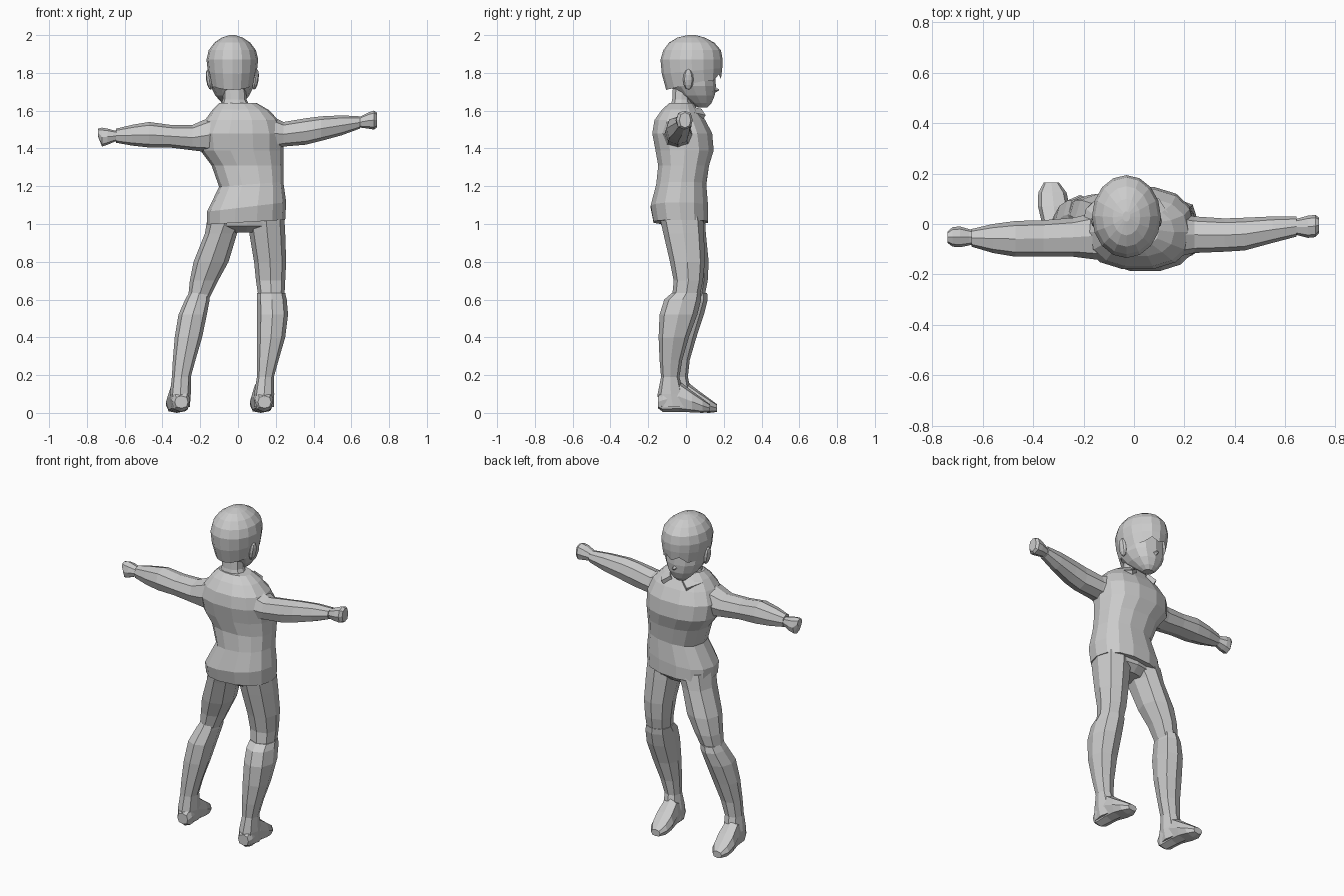
import bpy, bmesh
from math import sin, cos, pi
from mathutils import Matrix, Vector


def finish(bm, name):
    bmesh.ops.recalc_face_normals(bm, faces=bm.faces)
    me = bpy.data.meshes.new(name)
    bm.to_mesh(me)
    bm.free()
    ob = bpy.data.objects.new(name, me)
    bpy.context.collection.objects.link(ob)
    return ob


def loft(name, axis, secs, n=8, p=0.85, caps=True, tweak=None):
    """Skin super-ellipse rings; each section is (pos, u0, u1, v0, v1[, tilt_u, tilt_v])."""
    bm = bmesh.new()
    rings = []
    for i, s in enumerate(secs):
        w, u0, u1, v0, v1 = s[:5]
        tu, tv = s[5:7] if len(s) > 5 else (0, 0)
        ring = []
        for k in range(n):
            a = 2 * pi * k / n
            c, d = cos(a), sin(a)
            du = (u1 - u0) / 2 * (abs(c) ** p) * (1 if c > 0 else -1)
            dv = (v1 - v0) / 2 * (abs(d) ** p) * (1 if d > 0 else -1)
            u, v, h = (u0 + u1) / 2 + du, (v0 + v1) / 2 + dv, w + tu * du + tv * dv
            if tweak:
                h += tweak(i, k)
            co = {'x': (h, u, v), 'y': (u, h, v), 'z': (u, v, h)}[axis]
            ring.append(bm.verts.new(co))
        rings.append(ring)
    for a, b in zip(rings, rings[1:]):
        for k in range(n):
            j = (k + 1) % n
            bm.faces.new((a[k], a[j], b[j], b[k]))
    if caps:
        bm.faces.new(rings[0])
    bm.faces.new(rings[-1])
    return finish(bm, name)


# Jumper body, leaning sideways
loft("jumper_body", 'z', [
    (1.01, -.165, .25, -.175, .12, .06, 0),
    (1.09, -.165, .255, -.19, .12, .12, 0),
    (1.21, -.10, .24, -.16, .11, .08, 0),
    (1.31, -.14, .24, -.15, .125),
    (1.39, -.20, .24, -.165, .15),
    (1.48, -.21, .24, -.182, .142),
    (1.55, -.175, .215, -.17, .105),
    (1.605, -.135, .16, -.13, .065),
    (1.64, -.10, .10, -.09, .04)], n=14, p=.85)

# Sleeves: (x, y range, z range)
loft("left_sleeve", 'x', [
    (-.05, -.14, .05, 1.41, 1.60), (-.16, -.14, .045, 1.38, 1.56),
    (-.24, -.13, .025, 1.39, 1.525), (-.36, -.13, .015, 1.405, 1.525),
    (-.47, -.13, .012, 1.405, 1.54), (-.56, -.115, 0, 1.415, 1.525),
    (-.645, -.09, -.02, 1.43, 1.505)])
loft("right_sleeve", 'x', [
    (.08, -.14, .05, 1.41, 1.60), (.17, -.13, .045, 1.39, 1.575),
    (.24, -.115, .03, 1.41, 1.54), (.36, -.11, .022, 1.42, 1.56),
    (.44, -.105, .025, 1.44, 1.57), (.55, -.075, .03, 1.47, 1.575),
    (.645, -.05, .03, 1.505, 1.57)])

# Fists
loft("left_hand", 'x', [
    (-.62, -.075, -.03, 1.445, 1.49), (-.655, -.085, -.02, 1.435, 1.495),
    (-.69, -.092, -.01, 1.42, 1.505), (-.72, -.09, -.012, 1.41, 1.51),
    (-.74, -.075, -.03, 1.46, 1.505)])
loft("right_hand", 'x', [
    (.62, -.03, .012, 1.515, 1.56), (.65, -.045, .022, 1.51, 1.57),
    (.69, -.055, .033, 1.505, 1.59), (.72, -.052, .036, 1.50, 1.60),
    (.735, -.035, .025, 1.51, 1.59)])

# Trousers
loft("trouser_seat", 'z', [
    (.955, -.04, .13, -.07, .05), (.99, -.14, .235, -.13, .09),
    (1.06, -.14, .235, -.15, .10)], n=12)
loft("left_thigh", 'z', [
    (1.04, -.16, .045, -.13, .10), (.95, -.175, -.005, -.11, .105),
    (.80, -.235, -.05, -.075, .12), (.70, -.255, -.105, -.045, .115),
    (.60, -.265, -.155, -.03, .095)])
loft("right_thigh", 'z', [
    (1.04, .05, .245, -.14, .09), (.95, .06, .25, -.12, .095),
    (.80, .085, .255, -.085, .10), (.70, .095, .25, -.065, .09),
    (.60, .11, .245, -.075, .07)])

# Boot shafts, slightly wider than the trousers at the top
loft("left_boot_shaft", 'z', [
    (.635, -.26, -.15, -.035, .112), (.60, -.28, -.15, -.05, .115),
    (.52, -.315, -.165, -.085, .095), (.40, -.335, -.19, -.095, .055),
    (.28, -.345, -.225, -.095, .02), (.19, -.35, -.25, -.095, .01),
    (.10, -.36, -.25, -.11, .03), (.03, -.35, -.255, -.11, .05)])
loft("right_boot_shaft", 'z', [
    (.635, .10, .25, -.075, .08), (.60, .10, .258, -.115, .08),
    (.52, .10, .265, -.14, .06), (.40, .10, .25, -.145, .015),
    (.28, .10, .215, -.14, -.02), (.19, .10, .19, -.132, -.035),
    (.10, .085, .192, -.15, -.01), (.03, .085, .19, -.148, .01)])


def foot(name, heel_x, toe_x, dy):
    """Shoe: heel to toe rings along y as (y, half width, z range)."""
    prof = [(-.112, .035, .025, .09), (-.085, .048, .005, .13), (0, .053, .005, .17),
            (.07, .063, .003, .115), (.125, .056, .0, .075), (.165, .03, .005, .045)]
    secs = []
    for y, w, z0, z1 in prof:
        cx = heel_x + (toe_x - heel_x) * (y + .11) / .275
        secs.append((y + dy, cx - w, cx + w, z0, z1))
    loft(name, 'y', secs, p=.75)


foot("left_foot", -.30, -.328, 0)
foot("right_foot", .14, .118, -.037)

# Neck
loft("neck", 'z', [
    (1.60, -.10, .075, -.09, .04), (1.66, -.08, .045, -.075, .025),
    (1.76, -.08, .04, -.07, .04)], n=10)

# Collar flaps on the chest side
for side, nm in ((-1, "left"), (1, "right")):
    bm = bmesh.new()
    bmesh.ops.create_cube(bm, size=1)
    bm.transform(Matrix.Translation((.01 + side * .085, .045, 1.59))
                 @ Matrix.Rotation(side * .45, 4, 'Y') @ Matrix.Rotation(-.45, 4, 'X')
                 @ Matrix.Rotation(side * .4, 4, 'Z') @ Matrix.Diagonal((.06, .10, .03, 1)))
    finish(bm, nm + "_collar_flap")

# Face and jaw
loft("head", 'z', [
    (1.618, -.06, .0, .06, .115), (1.64, -.085, .025, .02, .135),
    (1.68, -.12, .06, -.04, .152), (1.73, -.145, .085, -.085, .158),
    (1.79, -.15, .09, -.10, .155), (1.86, -.14, .08, -.10, .15)], n=12, p=.9)

# Nose
bm = bmesh.new()
bmesh.ops.create_cone(bm, segments=4, radius1=.022, radius2=.003, depth=.035, cap_ends=True)
bm.transform(Matrix.Translation((-.03, .158, 1.71)) @ Matrix.Rotation(-pi / 2, 4, 'X'))
finish(bm, "nose")

# Ears
for side, nm in ((-1, "left"), (1, "right")):
    bm = bmesh.new()
    bmesh.ops.create_uvsphere(bm, u_segments=8, v_segments=6, radius=1)
    bm.transform(Matrix.Translation((-.03 + side * .122, .012, 1.765))
                 @ Matrix.Rotation(side * .15, 4, 'Y') @ Matrix.Diagonal((.017, .028, .055, 1)))
    finish(bm, nm + "_ear")


# Hair cap with a ragged fringe over the face
def fringe(i, k):
    return (.014 if k % 2 else -.012) if i == 0 and 1 < k < 7 else 0


loft("hair", 'z', [
    (1.745, -.145, .085, -.105, .185, 0, .24), (1.81, -.16, .10, -.128, .192, 0, .1),
    (1.87, -.167, .107, -.135, .194), (1.92, -.155, .095, -.12, .185),
    (1.96, -.125, .065, -.09, .15), (1.987, -.085, .025, -.045, .10),
    (2.0, -.045, -.015, .01, .05)], n=16, p=1, tweak=fringe, caps=False)
